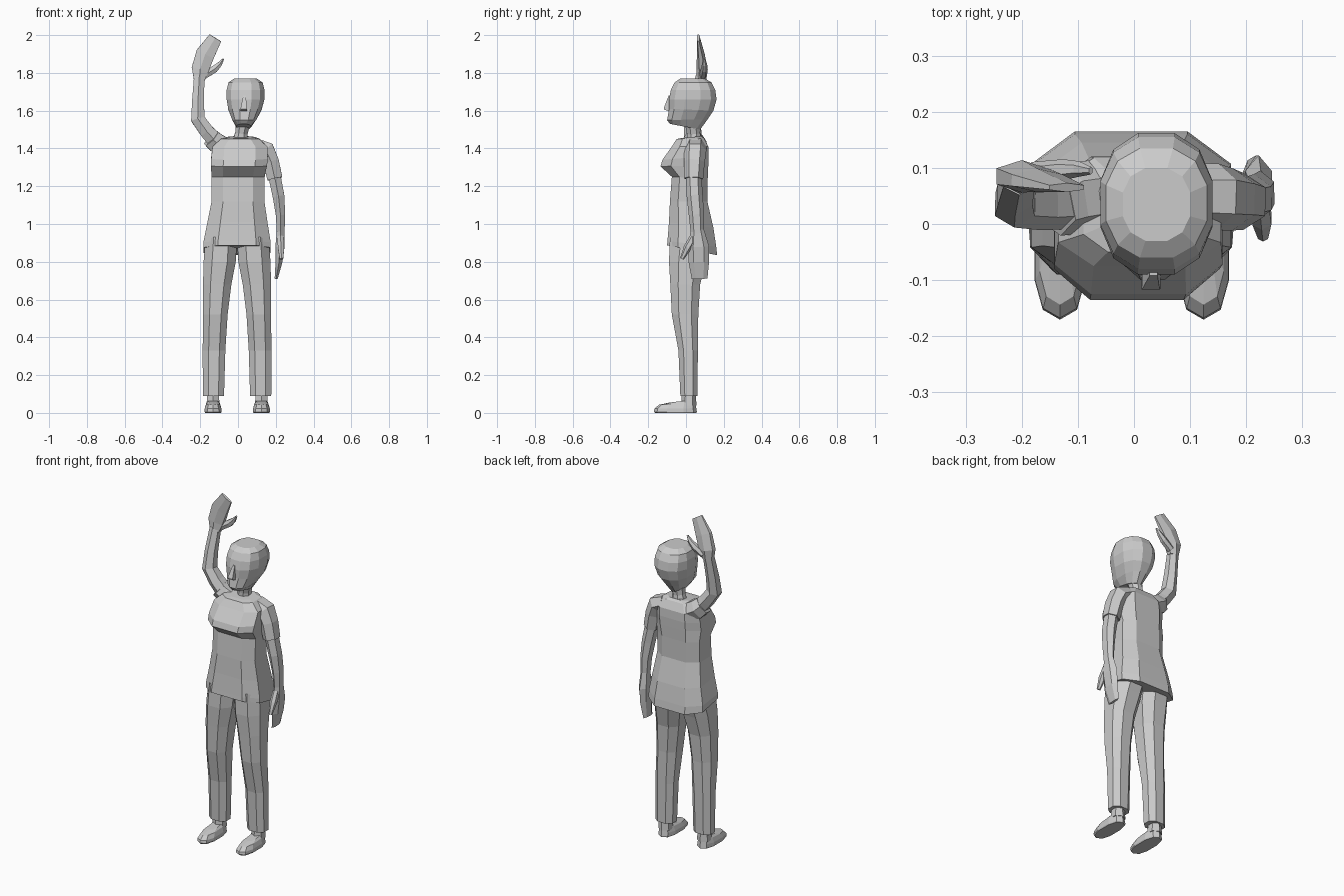
import bpy, bmesh, math
from mathutils import Vector


def loft(name, rings):
    """Skin a list of equal-length point rings, capped at both ends, flat shaded."""
    bm = bmesh.new()
    loops = [[bm.verts.new(p) for p in r] for r in rings]
    n = len(loops[0])
    for a, b in zip(loops, loops[1:]):
        for i in range(n):
            j = (i + 1) % n
            bm.faces.new((a[i], a[j], b[j], b[i]))
    bm.faces.new(loops[0][::-1])
    bm.faces.new(loops[-1])
    bmesh.ops.recalc_face_normals(bm, faces=bm.faces)
    me = bpy.data.meshes.new(name)
    bm.to_mesh(me)
    bm.free()
    ob = bpy.data.objects.new(name, me)
    bpy.context.collection.objects.link(ob)
    return ob


def unit_ring(n, e):
    """Polygon touching the unit square; a lower e gives a squarer outline."""
    s = 1 / math.cos(math.pi / n)
    pts = []
    for k in range(n):
        t = (k + 0.5) * 2 * math.pi / n
        c, d = math.cos(t) * s, math.sin(t) * s
        pts.append((math.copysign(abs(c) ** e, c), math.copysign(abs(d) ** e, d)))
    return pts


def stack(name, sections, n=8, e=1.0):
    """Sections: (centre x, half width, front y, back y, front z, back z)."""
    rings = []
    for cx, hw, yf, yb, zf, zb in sections:
        rings.append([(cx + hw * u, (yf + yb) / 2 + (yb - yf) / 2 * v,
                       (zf + zb) / 2 + (zb - zf) / 2 * v) for u, v in unit_ring(n, e)])
    return loft(name, rings)


def limb(name, path, n=6, e=1.0):
    """Path: (x, y, z, half size across, half size in depth)."""
    pts = [Vector(p[:3]) for p in path]
    rings = []
    for i, p in enumerate(path):
        t = pts[min(i + 1, len(pts) - 1)] - pts[max(i - 1, 0)]
        u = Vector((0, 1, 0)).cross(t).normalized()
        v = t.cross(u).normalized()
        rings.append([pts[i] + u * a * p[3] + v * b * p[4] for a, b in unit_ring(n, e)])
    return loft(name, rings)


# Head, nose and neck
stack("head", [
    (0.03, 0.038, -0.085, 0.075, 1.53, 1.50),
    (0.033, 0.064, -0.10, 0.115, 1.55, 1.555),
    (0.037, 0.088, -0.09, 0.145, 1.61, 1.60),
    (0.04, 0.10, -0.09, 0.162, 1.66, 1.66),
    (0.04, 0.10, -0.08, 0.155, 1.71, 1.71),
    (0.04, 0.09, -0.06, 0.135, 1.75, 1.75),
    (0.04, 0.06, -0.03, 0.10, 1.77, 1.77)], n=12, e=0.85)
stack("nose", [
    (0.03, 0.017, -0.115, -0.07, 1.605, 1.59),
    (0.03, 0.016, -0.117, -0.07, 1.615, 1.615),
    (0.035, 0.007, -0.092, -0.07, 1.68, 1.68)], n=4)
limb("neck", [(0.01, 0.045, 1.42, 0.045, 0.04), (0.018, 0.04, 1.48, 0.033, 0.035),
              (0.03, 0.035, 1.56, 0.04, 0.045)], n=8)

# Shirt body with hem, bust and neckline
stack("shirt", [
    (-0.005, 0.178, -0.10, 0.165, 0.887, 0.835),
    (-0.005, 0.178, -0.098, 0.16, 0.91, 0.88),
    (-0.003, 0.16, -0.09, 0.145, 1.01, 0.98),
    (0.0, 0.14, -0.085, 0.113, 1.12, 1.12),
    (0.0, 0.14, -0.075, 0.115, 1.25, 1.24),
    (0.005, 0.148, -0.135, 0.118, 1.305, 1.31),
    (0.008, 0.15, -0.125, 0.12, 1.34, 1.36),
    (0.01, 0.145, -0.075, 0.118, 1.41, 1.41),
    (0.01, 0.10, -0.05, 0.095, 1.45, 1.455),
    (0.015, 0.065, -0.025, 0.08, 1.455, 1.465)], n=8, e=0.65)

# Trouser legs, ankles and shoes on both sides
for side, s in (("right", -1), ("left", 1)):
    o = -0.005
    stack(side + "_trouser_leg", [
        (o + s * 0.125, 0.056, -0.03, 0.06, 0.09, 0.09),
        (o + s * 0.122, 0.060, -0.04, 0.063, 0.33, 0.33),
        (o + s * 0.115, 0.065, -0.075, 0.065, 0.52, 0.52),
        (o + s * 0.105, 0.075, -0.083, 0.075, 0.68, 0.68),
        (o + s * 0.092, 0.085, -0.09, 0.105, 0.80, 0.80),
        (o + s * 0.084, 0.084, -0.085, 0.13, 0.93, 0.88)], n=8, e=0.85)
    fx = s * 0.128 - 0.004
    limb(side + "_ankle", [(fx, 0.015, 0.04, 0.035, 0.035),
                           (fx, 0.015, 0.14, 0.027, 0.03)])
    stack(side + "_shoe", [
        (fx, 0.042, -0.16, 0.05, 0, 0),
        (fx, 0.045, -0.166, 0.053, 0.006, 0.006),
        (fx, 0.044, -0.163, 0.05, 0.022, 0.025),
        (fx, 0.036, -0.14, 0.046, 0.043, 0.055),
        (fx, 0.026, -0.085, 0.04, 0.055, 0.07)], n=10, e=0.8)

# Raised arm with sleeve
limb("right_sleeve", [(-0.075, 0.05, 1.41, 0.05, 0.055), (-0.115, 0.045, 1.43, 0.052, 0.056),
                      (-0.142, 0.035, 1.455, 0.048, 0.05)])
limb("right_arm", [(-0.11, 0.04, 1.43, 0.042, 0.042), (-0.165, 0.035, 1.49, 0.038, 0.04),
                   (-0.212, 0.035, 1.555, 0.037, 0.036), (-0.212, 0.052, 1.65, 0.031, 0.033),
                   (-0.205, 0.08, 1.78, 0.028, 0.025)])
limb("right_hand", [(-0.205, 0.08, 1.76, 0.028, 0.024), (-0.20, 0.085, 1.82, 0.046, 0.025),
                    (-0.173, 0.078, 1.90, 0.05, 0.018), (-0.12, 0.065, 1.985, 0.036, 0.007)])
limb("right_thumb", [(-0.18, 0.09, 1.785, 0.018, 0.018), (-0.125, 0.097, 1.82, 0.019, 0.016),
                     (-0.098, 0.098, 1.845, 0.013, 0.012), (-0.077, 0.095, 1.875, 0.004, 0.006)])

# Lowered arm with sleeve
limb("left_sleeve", [(0.09, 0.05, 1.415, 0.04, 0.05), (0.148, 0.048, 1.39, 0.048, 0.052),
                     (0.175, 0.044, 1.33, 0.042, 0.048), (0.195, 0.04, 1.24, 0.04, 0.044)])
limb("left_arm", [(0.19, 0.04, 1.27, 0.033, 0.036), (0.214, 0.046, 1.15, 0.031, 0.037),
                  (0.225, 0.055, 1.05, 0.025, 0.035), (0.226, 0.06, 0.95, 0.02, 0.03)])
limb("left_hand", [(0.226, 0.06, 0.97, 0.02, 0.03), (0.222, 0.066, 0.88, 0.024, 0.049),
                   (0.217, 0.068, 0.80, 0.018, 0.047), (0.202, 0.072, 0.71, 0.008, 0.036)])
limb("left_thumb", [(0.225, 0.04, 0.93, 0.016, 0.018), (0.228, 0.008, 0.875, 0.017, 0.018),
                    (0.23, -0.022, 0.815, 0.009, 0.009)])
